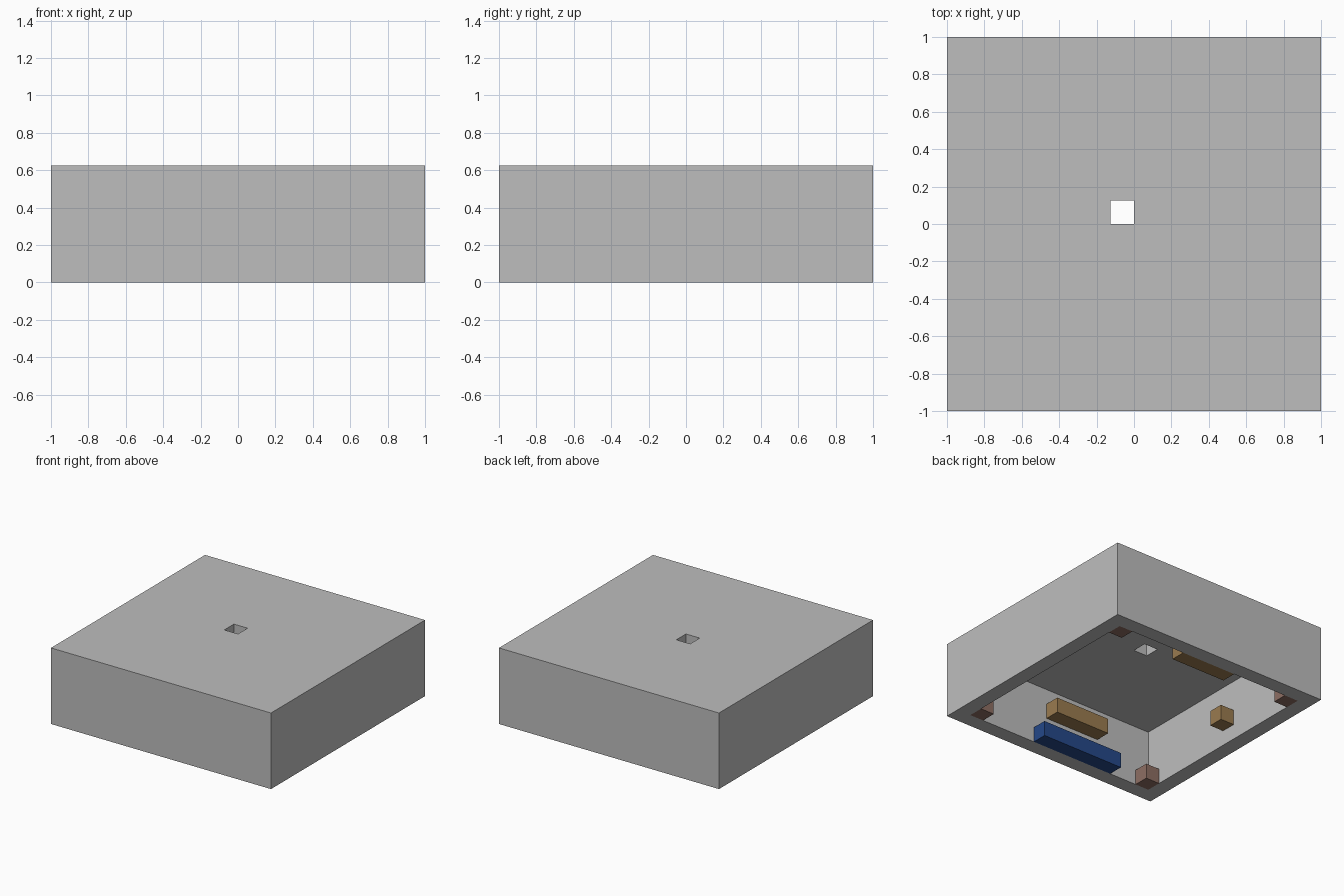
import bpy
import bmesh
from mathutils import Vector

default_cube = bpy.data.objects.get("Cube")
if default_cube:
    bpy.data.objects.remove(default_cube, do_unlink=True)

U = 0.125  # module: every part is a whole number of these units


def make_material(name, rgb):
    mat = bpy.data.materials.new(name)
    mat.use_nodes = True
    color = (*rgb, 1.0)
    mat.diffuse_color = color
    mat.node_tree.nodes["Principled BSDF"].inputs["Base Color"].default_value = color
    return mat


grey = make_material("light grey", (0.515, 0.515, 0.515))
brown = make_material("dusty brown", (0.266, 0.156, 0.125))
ochre = make_material("ochre", (0.323, 0.198, 0.078))
blue = make_material("deep blue", (0.018, 0.065, 0.25))


def box(name, low, high, mat):
    """Box between two corners given in module units."""
    low, high = Vector(low) * U, Vector(high) * U
    bm = bmesh.new()
    bmesh.ops.create_cube(bm, size=1)
    bmesh.ops.scale(bm, vec=high - low, verts=bm.verts)
    bmesh.ops.translate(bm, vec=(low + high) / 2, verts=bm.verts)
    mesh = bpy.data.meshes.new(name)
    bm.to_mesh(mesh)
    bm.free()
    mesh.materials.append(mat)
    obj = bpy.data.objects.new(name, mesh)
    bpy.context.collection.objects.link(obj)
    return obj


def cut(target, cutter):
    """Subtract the cutter and remove it."""
    cutter.hide_render = True
    mod = target.modifiers.new("cut", "BOOLEAN")
    mod.operation = "DIFFERENCE"
    mod.solver = "EXACT"
    mod.object = cutter
    bpy.context.view_layer.objects.active = target
    bpy.ops.object.modifier_apply(modifier=mod.name)
    bpy.data.objects.remove(cutter, do_unlink=True)


# Housing: open underneath, with a square hole through the lid
housing = box("housing", (-8, -8, 0), (8, 8, 5), grey)
cut(housing, box("cavity_cutter", (-7, -7, -1), (7, 7, 4), grey))
cut(housing, box("hole_cutter", (-1, 0, 3), (0, 1, 6), grey))

# Corner blocks inside the rim
for side, x in (("right", -7), ("left", 6)):
    for end, y in (("front", -7), ("back", 6)):
        box(f"corner_block_{end}_{side}", (x, y, 0), (x + 1, y + 1, 1), brown)

# Bars and a block fixed to the inner walls
box("front_lower_bar", (-4, -7, 0), (2, -6, 1), blue)
box("front_upper_bar", (-3, -7, 2), (1, -6, 3), ochre)
box("back_bar", (-2, 6, 0), (2, 7, 1), ochre)
box("side_block", (-7, 0, 1), (-6, 1, 2), ochre)
